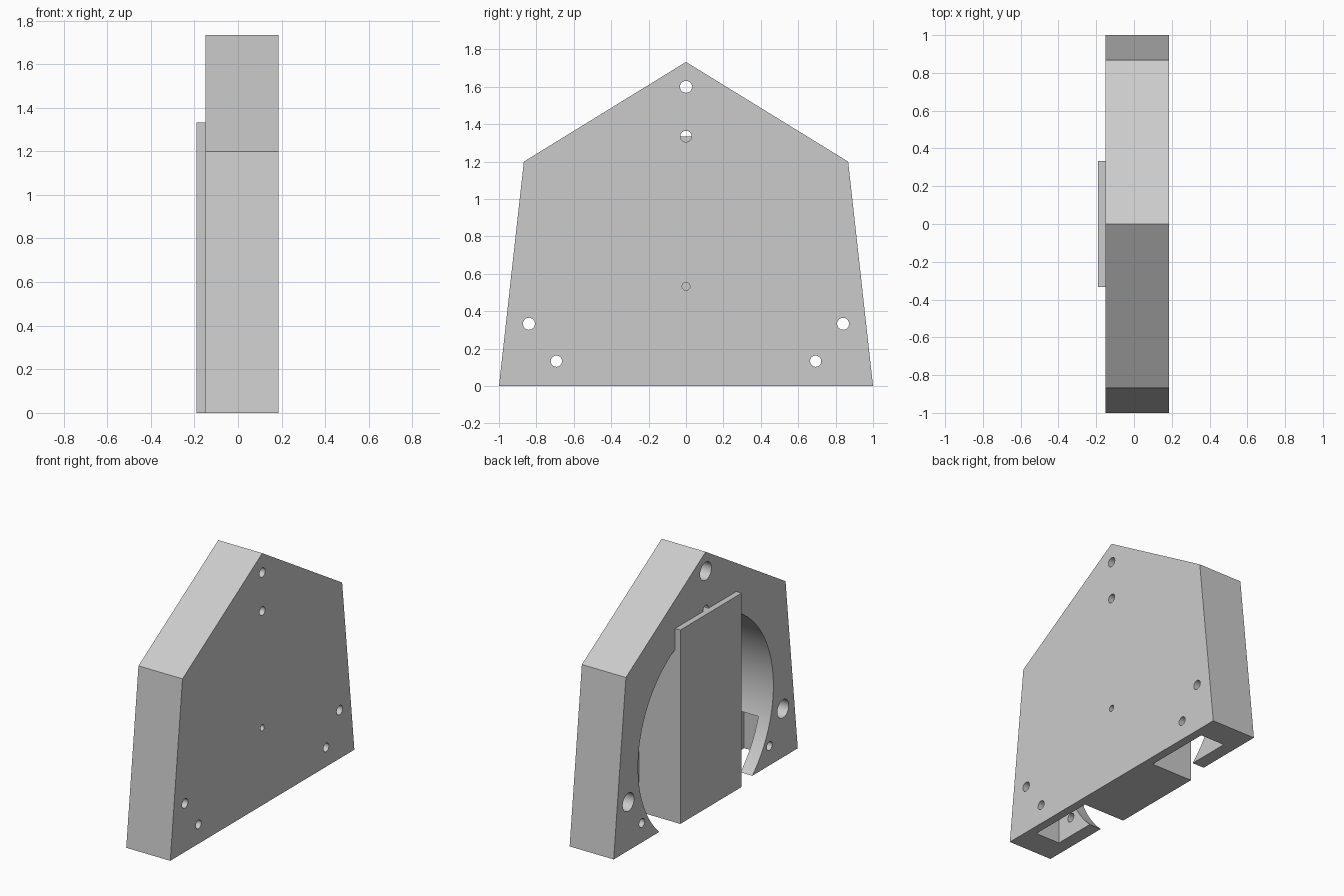
import bpy, bmesh, math
from mathutils import Matrix

if "Cube" in bpy.data.objects:
    bpy.data.objects.remove(bpy.data.objects["Cube"])

grey = bpy.data.materials.new("light grey")
grey.diffuse_color = (0.6, 0.6, 0.6, 1)
grey.use_nodes = True
grey.node_tree.nodes["Principled BSDF"].inputs["Base Color"].default_value = grey.diffuse_color

BACK, FRONT, FLOOR = -0.15, 0.185, 0.125   # open face, closed face, cavity floor
CENTRE_Z, RADIUS = 0.533, 0.735            # round cavity


def finish(name, bm):
    bmesh.ops.recalc_face_normals(bm, faces=bm.faces[:])
    mesh = bpy.data.meshes.new(name)
    bm.to_mesh(mesh)
    bm.free()
    mesh.materials.append(grey)
    ob = bpy.data.objects.new(name, mesh)
    bpy.context.collection.objects.link(ob)
    return ob


def box(name, x0, x1, y0, y1, z0, z1):
    bm = bmesh.new()
    m = Matrix.Translation(((x0 + x1) / 2, (y0 + y1) / 2, (z0 + z1) / 2))
    m = m @ Matrix.Diagonal((x1 - x0, y1 - y0, z1 - z0, 1))
    bmesh.ops.create_cube(bm, size=1, matrix=m)
    return finish(name, bm)


def cylinder(name, x0, x1, y, z, r, sides=32):
    bm = bmesh.new()
    m = Matrix.Translation(((x0 + x1) / 2, y, z)) @ Matrix.Rotation(math.pi / 2, 4, 'Y')
    bmesh.ops.create_cone(bm, cap_ends=True, segments=sides, radius1=r, radius2=r,
                          depth=x1 - x0, matrix=m)
    return finish(name, bm)


def cut(target, cutter):
    mod = target.modifiers.new("cut", 'BOOLEAN')
    mod.operation, mod.solver, mod.object = 'DIFFERENCE', 'EXACT', cutter
    bpy.context.view_layer.objects.active = target
    bpy.ops.object.modifier_apply(modifier=mod.name)
    bpy.data.objects.remove(cutter)


# Gabled housing
bm = bmesh.new()
outline = [(-1, 0), (1, 0), (0.867, 1.2), (0, 1.733), (-0.867, 1.2)]
face = bm.faces.new([bm.verts.new((BACK, y, z)) for y, z in outline])
ext = bmesh.ops.extrude_face_region(bm, geom=[face])
bmesh.ops.translate(bm, vec=(FRONT - BACK, 0, 0),
                    verts=[v for v in ext['geom'] if isinstance(v, bmesh.types.BMVert)])
housing = finish("housing", bm)

# Round cavity, open at the back and through the base
cut(housing, cylinder("cavity_cutter", BACK - 0.1, FLOOR, 0, CENTRE_Z, RADIUS, 128))

# Rectangular pockets in both feet
cut(housing, box("pocket_cutter", -0.06, FLOOR, -0.81, 0.81, -0.1, 0.31))

# Through holes, and wider counterbores at the three outer screws
holes = [(0, 1.6, 0.032), (0, 1.335, 0.03), (0, CENTRE_Z, 0.021)]
for s in (-1, 1):
    holes += [(s * 0.84, 0.333, 0.032), (s * 0.693, 0.133, 0.03)]
for y, z, r in holes:
    cut(housing, cylinder("hole_cutter", -0.3, 0.3, y, z, r))
for y, z in [(0, 1.6), (-0.84, 0.333), (0.84, 0.333)]:
    cut(housing, cylinder("counterbore_cutter", -0.3, 0.05, y, z, 0.062))

# Central block standing in the cavity
box("centre_block", -0.19, FLOOR, -0.333, 0.333, 0, 1.333)

bpy.ops.object.select_all(action='DESELECT')
housing.select_set(True)
bpy.context.view_layer.objects.active = housing
bpy.ops.object.shade_smooth_by_angle(angle=math.radians(25))
